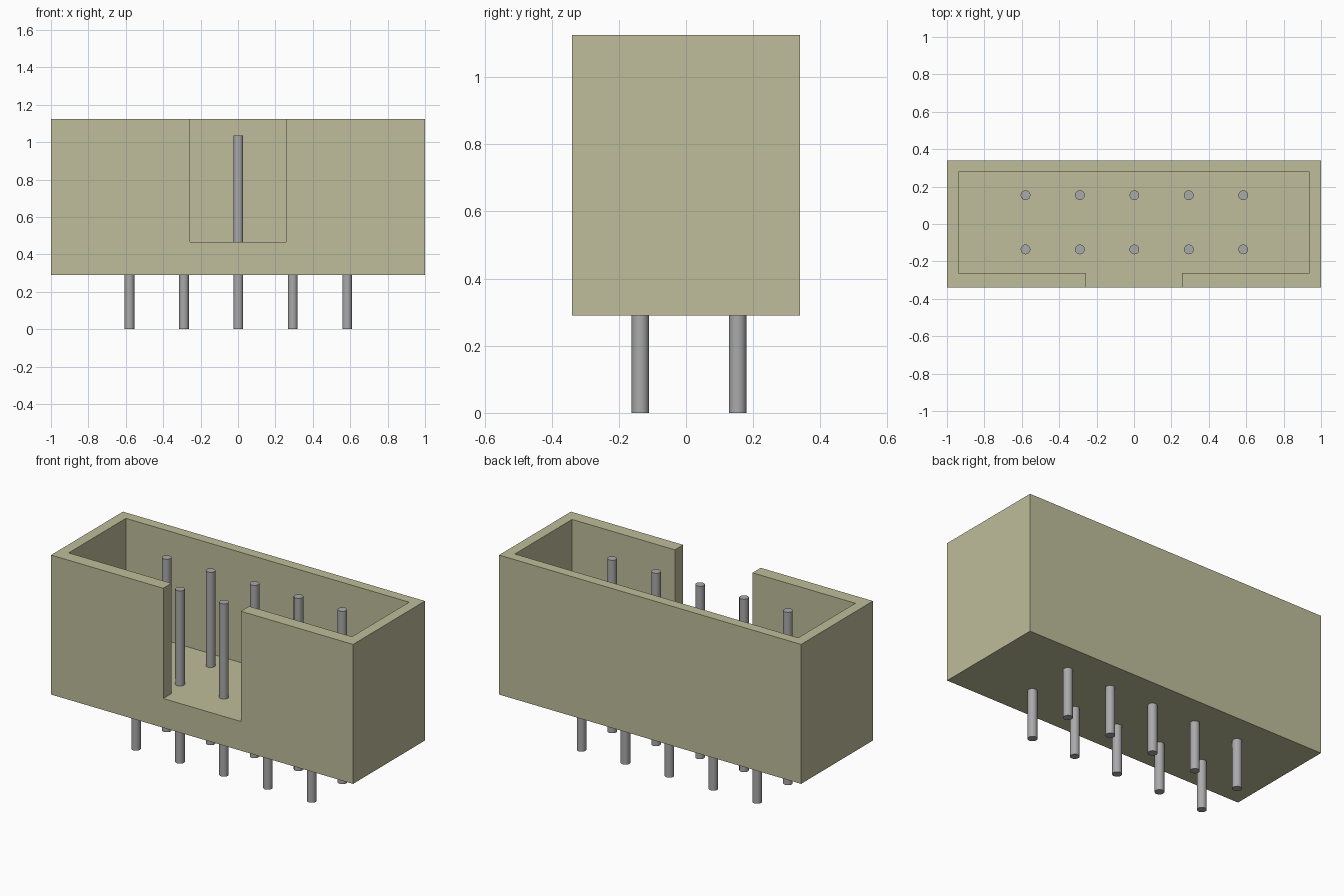
import bpy, bmesh

if "Cube" in bpy.data.objects:
    bpy.data.objects.remove(bpy.data.objects["Cube"], do_unlink=True)


def material(name, rgb):
    m = bpy.data.materials.new(name)
    m.use_nodes = True
    m.diffuse_color = (*rgb, 1)
    m.node_tree.nodes["Principled BSDF"].inputs["Base Color"].default_value = (*rgb, 1)
    return m


def prism(name, outline, z0, z1, mat):
    """Extrude a plan outline from z0 up to z1."""
    bm = bmesh.new()
    face = bm.faces.new([bm.verts.new((x, y, z0)) for x, y in outline])
    top = bmesh.ops.extrude_face_region(bm, geom=[face])["geom"]
    bmesh.ops.translate(bm, vec=(0, 0, z1 - z0),
                        verts=[v for v in top if isinstance(v, bmesh.types.BMVert)])
    bmesh.ops.recalc_face_normals(bm, faces=bm.faces)
    mesh = bpy.data.meshes.new(name)
    bm.to_mesh(mesh)
    bm.free()
    mesh.materials.append(mat)
    ob = bpy.data.objects.new(name, mesh)
    bpy.context.collection.objects.link(ob)
    return ob


beige = material("beige plastic", (0.52, 0.51, 0.325))
metal = material("grey metal", (0.40, 0.40, 0.41))

BOTTOM, FLOOR, TOP = 0.29, 0.465, 1.125

# Housing: a block with a cavity that opens through a front key slot
housing = prism("housing", [(-1, -0.34), (1, -0.34), (1, 0.34), (-1, 0.34)],
                BOTTOM, TOP, beige)
cavity = prism("cavity_cutter",
               [(-0.257, -0.5), (0.257, -0.5), (0.257, -0.262), (0.938, -0.262),
                (0.938, 0.279), (-0.938, 0.279), (-0.938, -0.262), (-0.257, -0.262)],
               FLOOR, TOP + 0.3, beige)
cavity.hide_render = True
cut = housing.modifiers.new("cavity", "BOOLEAN")
cut.operation = "DIFFERENCE"
cut.solver = "EXACT"
cut.object = cavity
bpy.context.view_layer.objects.active = housing
bpy.ops.object.modifier_apply(modifier=cut.name)
bpy.data.objects.remove(cavity, do_unlink=True)

# Contact pins: two rows of five, running through the floor
PIN_TOP = 1.035
for row, y in (("front", -0.136), ("back", 0.154)):
    for i in range(5):
        bpy.ops.mesh.primitive_cylinder_add(
            vertices=24, radius=0.026, depth=PIN_TOP,
            location=(0.002 + (i - 2) * 0.291, y, PIN_TOP / 2))
        pin = bpy.context.object
        pin.name = f"{row}_pin_{i + 1}"
        pin.data.materials.append(metal)
        bpy.ops.object.shade_smooth_by_angle()
